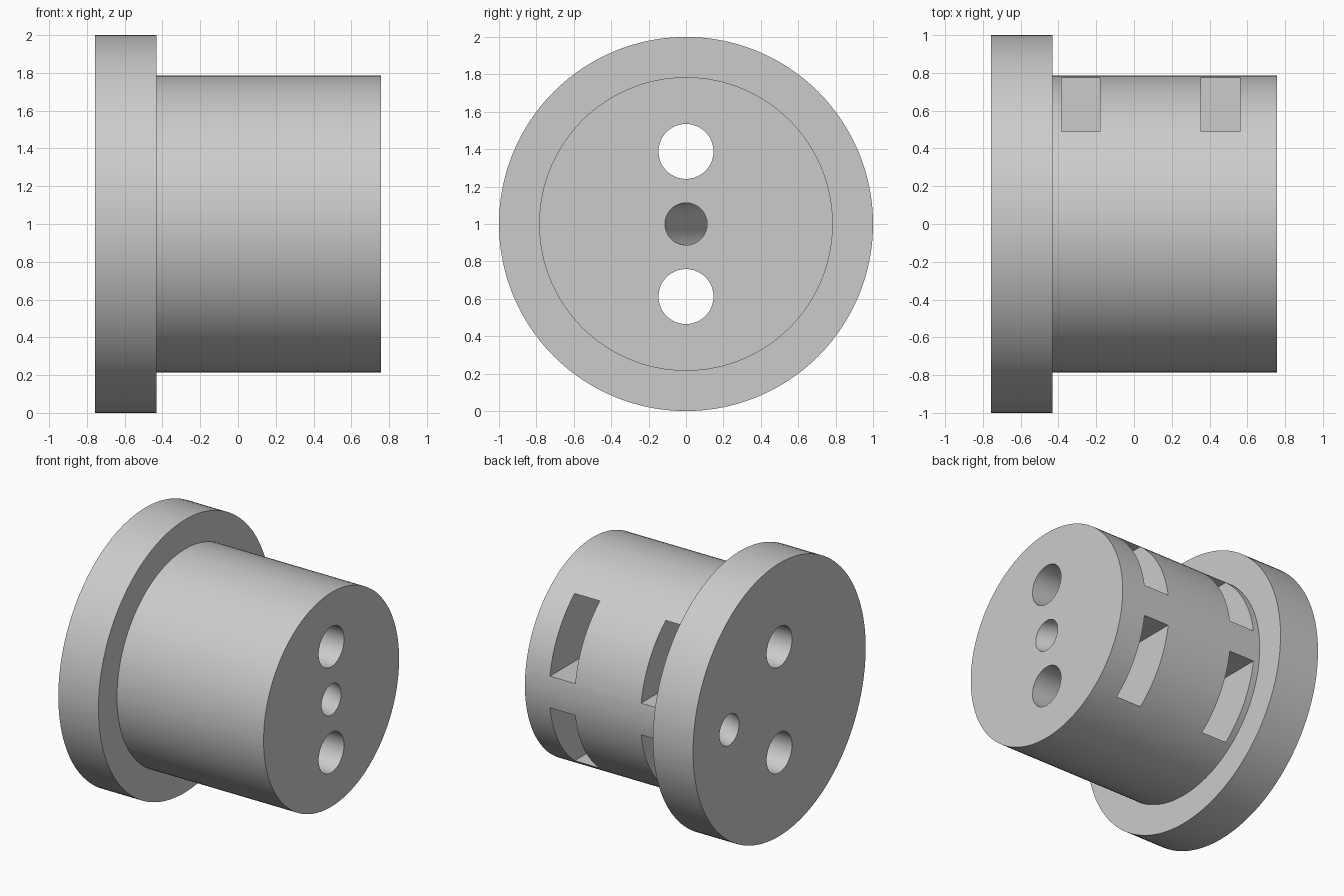
import bpy, bmesh, math
from mathutils import Matrix

cube = bpy.data.objects.get("Cube")
if cube:
    bpy.data.objects.remove(cube, do_unlink=True)

grey = bpy.data.materials.new("plain grey")
grey.use_nodes = True
grey.diffuse_color = (0.6, 0.6, 0.6, 1)
grey.node_tree.nodes["Principled BSDF"].inputs["Base Color"].default_value = (0.6, 0.6, 0.6, 1)

AXIS_Z = 1.0
X_BACK, X_STEP, X_END = -0.757, -0.432, 0.757


def add_object(name, bm):
    mesh = bpy.data.meshes.new(name)
    bmesh.ops.recalc_face_normals(bm, faces=bm.faces)
    bm.to_mesh(mesh)
    bm.free()
    mesh.materials.append(grey)
    obj = bpy.data.objects.new(name, mesh)
    bpy.context.collection.objects.link(obj)
    return obj


def ring(bm, x, y, z, radius, sides):
    """A circle of vertices facing along x."""
    steps = [2 * math.pi * i / sides for i in range(sides)]
    return [bm.verts.new((x, y + radius * math.cos(a), z + radius * math.sin(a))) for a in steps]


def lathe(name, rings, sides):
    """Joins circles (x, y, z, radius) into a closed solid along x."""
    bm = bmesh.new()
    loops = [ring(bm, *r, sides) for r in rings]
    for a, b in zip(loops, loops[1:]):
        for i in range(sides):
            j = (i + 1) % sides
            bm.faces.new((a[i], a[j], b[j], b[i]))
    bm.faces.new(loops[0])
    bm.faces.new(loops[-1])
    return add_object(name, bm)


def box(name, low, high):
    bm = bmesh.new()
    size = [h - l for l, h in zip(low, high)]
    centre = [(h + l) / 2 for l, h in zip(low, high)]
    bmesh.ops.create_cube(bm, size=1, matrix=Matrix.Translation(centre) @ Matrix.Diagonal((*size, 1)))
    return add_object(name, bm)


# Flanged barrel lying along x
R_FLANGE, R_BODY = 1.0, 0.785
barrel = lathe("flanged_barrel", [(X_BACK, 0, AXIS_Z, R_FLANGE), (X_STEP, 0, AXIS_Z, R_FLANGE),
                                  (X_STEP, 0, AXIS_Z, R_BODY), (X_END, 0, AXIS_Z, R_BODY)], 128)

cutters = []

# Straight through holes above and below the axis
for side, label in ((1, "upper"), (-1, "lower")):
    z = AXIS_Z + side * 0.388
    cutters.append(lathe(label + "_hole_cutter", [(-1, 0, z, 0.147), (1, 0, z, 0.147)], 48))

# Slanted hole from the middle of the end face to the side of the flange face
slope = -0.58 / (X_END - X_BACK)
slanted = [(x, slope * (x - X_END), AXIS_Z, 0.113) for x in (-1, 1)]
cutters.append(lathe("slanted_hole_cutter", slanted, 48))

# Two pairs of slots in the back of the body
for x in (-0.385, 0.355):
    for side in (1, -1):
        z = sorted((AXIS_Z + side * 0.116, AXIS_Z + side * 0.613))
        cutters.append(box("slot_cutter", (x, 0.17, z[0]), (x + 0.205, 0.9, z[1])))

for cutter in cutters:
    mod = barrel.modifiers.new(cutter.name, "BOOLEAN")
    mod.operation = "DIFFERENCE"
    mod.solver = "EXACT"
    mod.object = cutter

# Apply the cuts and remove the cutters
bpy.context.view_layer.update()
graph = bpy.context.evaluated_depsgraph_get()
cut_mesh = bpy.data.meshes.new_from_object(barrel.evaluated_get(graph))
barrel.modifiers.clear()
barrel.data = cut_mesh
for cutter in cutters:
    bpy.data.objects.remove(cutter, do_unlink=True)

for obj in bpy.context.selected_objects:
    obj.select_set(False)
barrel.select_set(True)
bpy.context.view_layer.objects.active = barrel
bpy.ops.object.shade_smooth_by_angle(angle=math.radians(30))
